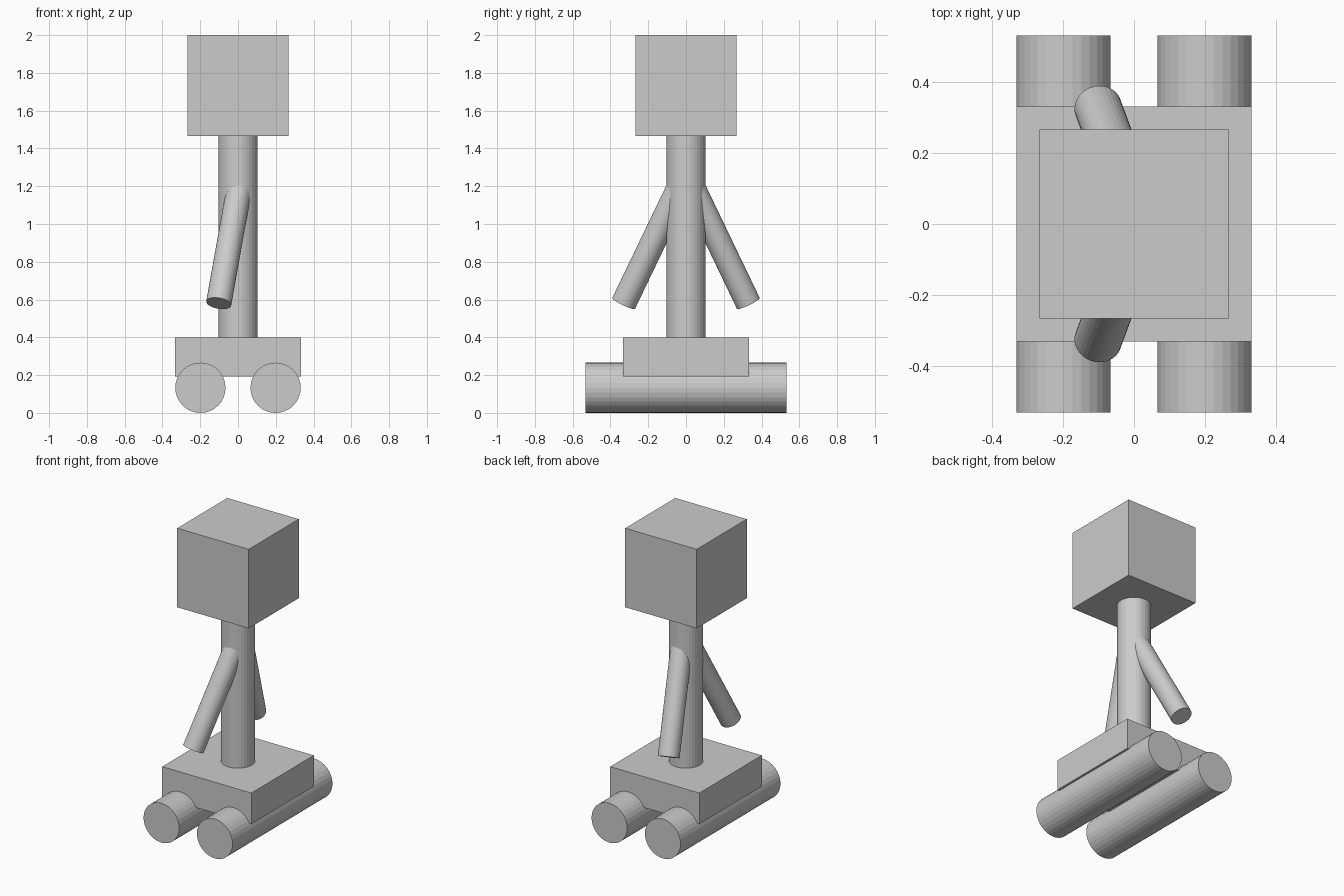
import bpy
from mathutils import Vector

if "Cube" in bpy.data.objects:
    bpy.data.objects.remove(bpy.data.objects["Cube"])


def box(name, size, z0, z1):
    bpy.ops.mesh.primitive_cube_add(size=1, location=(0, 0, (z0 + z1) / 2))
    ob = bpy.context.object
    ob.name = name
    ob.scale = (size, size, z1 - z0)
    bpy.ops.object.transform_apply(location=False, rotation=False, scale=True)
    return ob


def rod(name, start, end, radius):
    a, b = Vector(start), Vector(end)
    axis = b - a
    bpy.ops.mesh.primitive_cylinder_add(
        vertices=32, radius=radius, depth=axis.length, location=(a + b) / 2,
        rotation=axis.to_track_quat('Z', 'Y').to_euler())
    ob = bpy.context.object
    ob.name = name
    return ob


# Head, neck-like torso and base
box("head", 0.533, 1.467, 2.0)
rod("torso", (0, 0, 0.39), (0, 0, 1.48), 0.104)
box("base", 0.665, 0.192, 0.4)

# Arms, swept outward and towards -x, rooted inside the torso
for side, label in ((-1, "front"), (1, "back")):
    rod(label + "_arm", (0.013, side * 0.02, 1.225),
        (-0.102, side * 0.33, 0.58), 0.067)

# Long rollers under the base
for side, label in ((-1, "left"), (1, "right")):
    rod(label + "_roller", (side * 0.199, -0.532, 0.133),
        (side * 0.199, 0.532, 0.133), 0.133)
